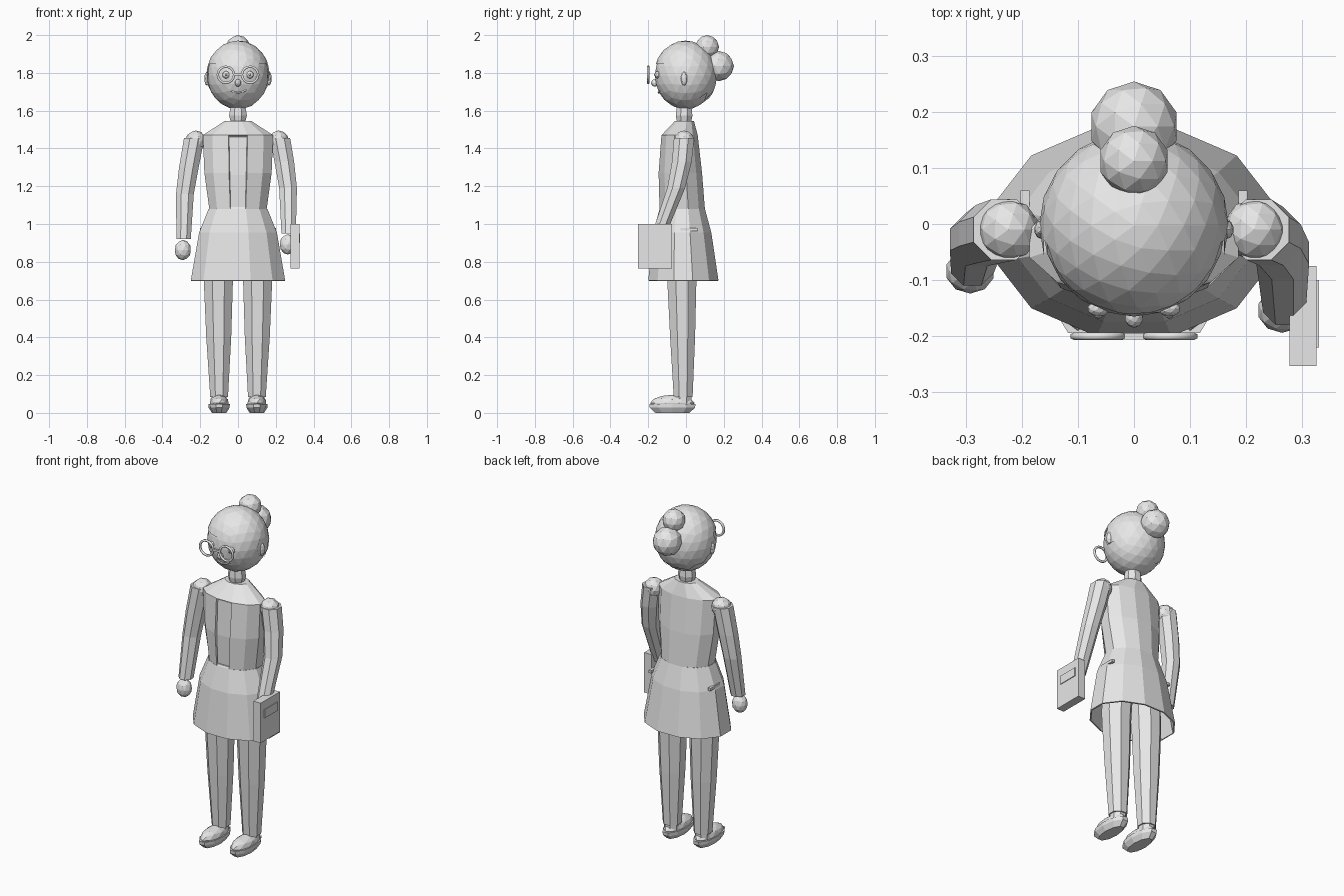
import bpy, bmesh
from math import sin, cos, pi
from mathutils import Vector, Matrix

cube = bpy.data.objects.get("Cube")
if cube:
    bpy.data.objects.remove(cube, do_unlink=True)

GREY = (0.8, 0.8, 0.8, 1)
grey = bpy.data.materials.new("light_grey")
grey.diffuse_color = GREY
grey.use_nodes = True
grey.node_tree.nodes["Principled BSDF"].inputs["Base Color"].default_value = GREY


def finish(name, bm):
    bmesh.ops.recalc_face_normals(bm, faces=bm.faces)
    mesh = bpy.data.meshes.new(name)
    bm.to_mesh(mesh)
    bm.free()
    mesh.materials.append(grey)
    obj = bpy.data.objects.new(name, mesh)
    bpy.context.collection.objects.link(obj)
    return obj


def ball_mesh(center, radii, detail=2):
    bm = bmesh.new()
    matrix = Matrix.Translation(center) @ Matrix.Diagonal((*radii, 1))
    bmesh.ops.create_icosphere(bm, subdivisions=detail, radius=1, matrix=matrix)
    return bm


def ball(name, center, radii, detail=2):
    return finish(name, ball_mesh(center, radii, detail))


def box(name, center, size):
    bm = bmesh.new()
    bmesh.ops.create_cube(bm, size=1, matrix=Matrix.Translation(center) @ Matrix.Diagonal((*size, 1)))
    return finish(name, bm)


def loft_mesh(rings, sides, cap=True):
    """Skin horizontal rings given as (x, y, z, radius_x, radius_y)."""
    bm = bmesh.new()
    loops = []
    fit = 1 / cos(pi / sides)
    for x, y, z, rx, ry in rings:
        angles = [2 * pi * (i + 0.5) / sides for i in range(sides)]
        loops.append([bm.verts.new((x + rx * fit * sin(a), y - ry * fit * cos(a), z)) for a in angles])
    for low, high in zip(loops, loops[1:]):
        for i in range(sides):
            j = (i + 1) % sides
            bm.faces.new((low[i], low[j], high[j], high[i]))
    if cap:
        bm.faces.new(loops[0])
        bm.faces.new(loops[-1])
    return bm


def loft(name, rings, sides, cap=True):
    return finish(name, loft_mesh(rings, sides, cap))


def tube(name, points, radius, closed=False):
    curve = bpy.data.curves.new(name, "CURVE")
    curve.dimensions = "3D"
    curve.bevel_depth = radius
    curve.bevel_resolution = 1
    curve.use_fill_caps = True
    spline = curve.splines.new("POLY")
    spline.points.add(len(points) - 1)
    for p, co in zip(spline.points, points):
        p.co = (*co, 1)
    spline.use_cyclic_u = closed
    curve.materials.append(grey)
    obj = bpy.data.objects.new(name, curve)
    bpy.context.collection.objects.link(obj)
    return obj


# Head, hair cap with a jagged nape, and two buns
HEAD = Vector((0, -0.003, 1.787))
ball("head", HEAD, (0.163, 0.162, 0.18), 3)
bm = ball_mesh(HEAD, (0.169, 0.168, 0.184), 3)
bmesh.ops.bisect_plane(bm, geom=bm.verts[:] + bm.edges[:] + bm.faces[:],
                       plane_co=HEAD + Vector((0, 0, 0.06)), plane_no=(0, 0, 1))
skin = []
for f in bm.faces:
    p = f.calc_center_median() - HEAD
    nape = p.y > -0.03 and p.z > -0.05 - 0.6 * p.y
    if p.z < 0.06 and not nape:
        skin.append(f)
bmesh.ops.delete(bm, geom=skin, context="FACES")
finish("hair", bm)
ball("back_bun", (0, 0.174, 1.836), (0.08, 0.08, 0.08))
ball("top_bun", (0, 0.112, 1.937), (0.063, 0.063, 0.063))

# Face
ball("nose", (0, -0.165, 1.747), (0.017, 0.02, 0.02))
tube("mouth", [(t * 0.044, -0.145 + 0.008 * t * t, 1.695 + 0.014 * t * t)
               for t in (-1, -0.5, 0, 0.5, 1)], 0.005)

# Glasses
box("glasses_bridge", (0, -0.2, 1.792), (0.046, 0.012, 0.012))

for side, s in (("left", 1), ("right", -1)):
    ball(side + "_eye", (s * 0.063, -0.151, 1.79), (0.02, 0.014, 0.02))
    ball(side + "_pupil", (s * 0.063, -0.163, 1.79), (0.008, 0.006, 0.008), 1)
    ball(side + "_ear", (s * 0.164, -0.01, 1.77), (0.014, 0.017, 0.038))
    lens = [2 * pi * i / 16 for i in range(16)]
    tube(side + "_glasses_rim", [(s * 0.064 + 0.043 * cos(a), -0.2, 1.79 + 0.043 * sin(a))
                                 for a in lens], 0.007, True)

# Neck
loft("neck", [(0, -0.01, 1.53, 0.036, 0.036), (0, -0.01, 1.575, 0.047, 0.044),
              (0, -0.01, 1.63, 0.038, 0.038)], 8)

# Shirt inside an open jacket
body = [(0, -0.02, 1.08, 0.152, 0.12), (0, -0.03, 1.27, 0.178, 0.115),
        (0, -0.034, 1.47, 0.186, 0.096), (0, -0.008, 1.546, 0.07, 0.05)]
loft("shirt", [(x, y, z - 0.01, rx - 0.012, ry - 0.014) for x, y, z, rx, ry in body], 12)
bm = loft_mesh(body, 12)
front = [f for f in bm.faces
         if abs(f.calc_center_median().x) < 0.02 and f.calc_center_median().y < -0.05
         and f.calc_center_median().z < 1.48]
bmesh.ops.delete(bm, geom=front, context="FACES")
jacket = finish("jacket", bm)
shell = jacket.modifiers.new("thickness", "SOLIDIFY")
shell.thickness = 0.012

# Skirt, open underneath
skirt = loft("skirt", [(0, -0.014, 0.70, 0.25, 0.186), (0, -0.02, 0.955, 0.206, 0.154),
                       (0, -0.02, 1.08, 0.156, 0.12)], 12, False)
shell = skirt.modifiers.new("thickness", "SOLIDIFY")
shell.thickness = 0.008
bm = loft_mesh([(0, -0.02, 1.07, 0.15, 0.115), (0, -0.02, 1.079, 0.15, 0.115)], 12)
finish("waistband", bm)

# Legs, shoes and pocket flaps
for side, s in (("left", 1), ("right", -1)):
    loft(side + "_leg", [(s * 0.1, -0.015, 0.085, 0.047, 0.05),
                         (s * 0.102, -0.018, 0.40, 0.066, 0.066),
                         (s * 0.104, -0.022, 0.70, 0.077, 0.077),
                         (s * 0.09, -0.02, 0.95, 0.08, 0.08)], 8)
    loft(side + "_ankle", [(s * 0.1, -0.015, 0.05, 0.04, 0.043),
                           (s * 0.1, -0.015, 0.09, 0.04, 0.043)], 8)
    ball(side + "_shoe", (s * 0.1, -0.072, 0.052), (0.052, 0.118, 0.044))
    loft(side + "_sole", [(s * 0.1, -0.072, 0, 0.036, 0.09),
                          (s * 0.1, -0.072, 0.028, 0.053, 0.12),
                          (s * 0.1, -0.072, 0.048, 0.054, 0.122)], 10)
    flap = box(side + "_pocket_flap", (s * 0.194, 0.015, 0.972), (0.016, 0.09, 0.016))
    flap.rotation_euler.z = 0

# Arms: each path runs shoulder, upper arm, elbow, wrist
arms = {
    "left": [(0.222, -0.01, 1.455), (0.245, -0.022, 1.33), (0.265, -0.052, 1.19), (0.268, -0.142, 0.95)],
    "right": [(-0.232, -0.01, 1.455), (-0.26, -0.018, 1.3), (-0.281, -0.028, 1.16), (-0.288, -0.072, 0.92)],
}
radii = (0.054, 0.052, 0.047, 0.038)
for side, path in arms.items():
    loft(side + "_arm", [(*p, r, r) for p, r in zip(path, radii)], 8)
    x, y, z = path[0]
    ball(side + "_shoulder", (x - 0.008 * (1 if x > 0 else -1), y, z - 0.015), (0.055, 0.055, 0.055))
    x, y, z = path[-1]
    ball(side + "_hand", (x - 0.004, y - 0.012, z - 0.058), (0.044, 0.04, 0.054))

# Book held in the left hand, with a label on its cover
box("book", (0.301, -0.164, 0.882), (0.048, 0.178, 0.235))
box("book_label", (0.326, -0.16, 0.925), (0.007, 0.12, 0.05))
